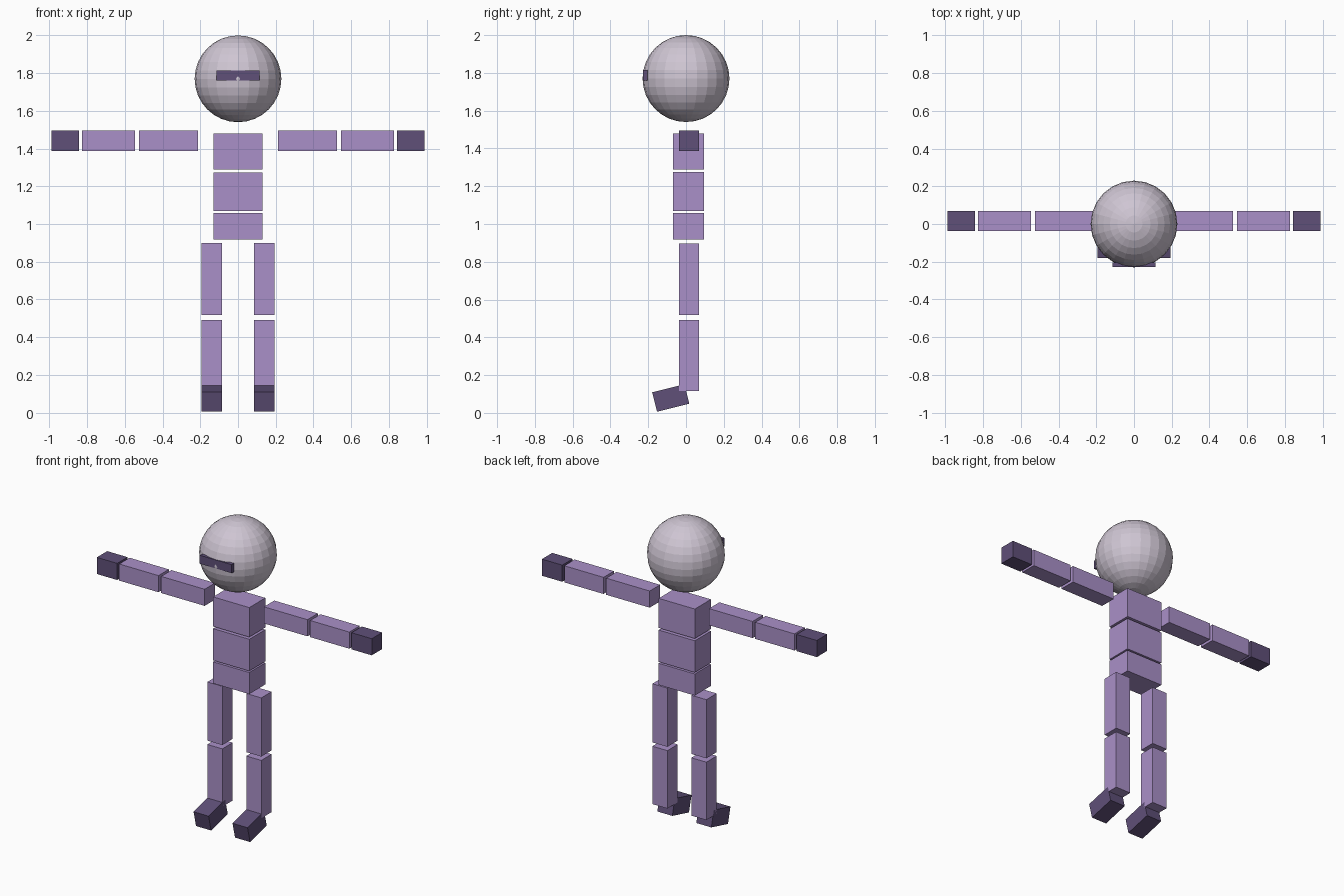
import bpy, math

if "Cube" in bpy.data.objects:
    bpy.data.objects.remove(bpy.data.objects["Cube"])


def material(name, rgb):
    m = bpy.data.materials.new(name)
    m.diffuse_color = (*rgb, 1)
    m.use_nodes = True
    m.node_tree.nodes["Principled BSDF"].inputs["Base Color"].default_value = m.diffuse_color
    return m


lilac = material("lilac", (0.40, 0.28, 0.58))
plum = material("dark plum", (0.115, 0.08, 0.19))
pale = material("pale grey lilac", (0.62, 0.56, 0.65))


def box(name, x, y, z, mat, tilt=0):
    """Box from (min, max) ranges, tilted about its own x axis."""
    ranges = (x, y, z)
    bpy.ops.mesh.primitive_cube_add(
        size=1, location=[(a + b) / 2 for a, b in ranges], rotation=(tilt, 0, 0))
    ob = bpy.context.object
    ob.name = name
    ob.scale = [b - a for a, b in ranges]
    ob.data.materials.append(mat)


# Head and visor
bpy.ops.mesh.primitive_uv_sphere_add(segments=24, ring_count=16, radius=0.23,
                                     location=(0, 0, 1.77))
head = bpy.context.object
head.name = "head"
head.data.materials.append(pale)
box("visor", (-0.115, 0.115), (-0.2285, -0.205), (1.76, 1.815), plum)

# Torso blocks
for name, z in (("chest", (1.288, 1.48)), ("waist", (1.068, 1.274)), ("hips", (0.918, 1.058))):
    box(name, (-0.13, 0.13), (-0.07, 0.095), z, lilac)

# Limbs, mirrored left and right
limb_y = (-0.038, 0.068)
for side, s in (("left", 1), ("right", -1)):
    def span(a, b):
        return tuple(sorted((s * a, s * b)))

    for name, x, mat in (("upper_arm", (0.213, 0.526), lilac),
                         ("forearm", (0.545, 0.827), lilac),
                         ("hand", (0.842, 0.988), plum)):
        box(f"{side}_{name}", span(*x), limb_y, (1.387, 1.495), mat)

    leg_x = span(0.086, 0.194)
    box(f"{side}_thigh", leg_x, limb_y, (0.517, 0.898), lilac)
    box(f"{side}_shin", leg_x, limb_y, (0.116, 0.492), lilac)
    box(f"{side}_foot", leg_x, (-0.169, 0.007), (0.026, 0.132), plum, math.radians(14))
